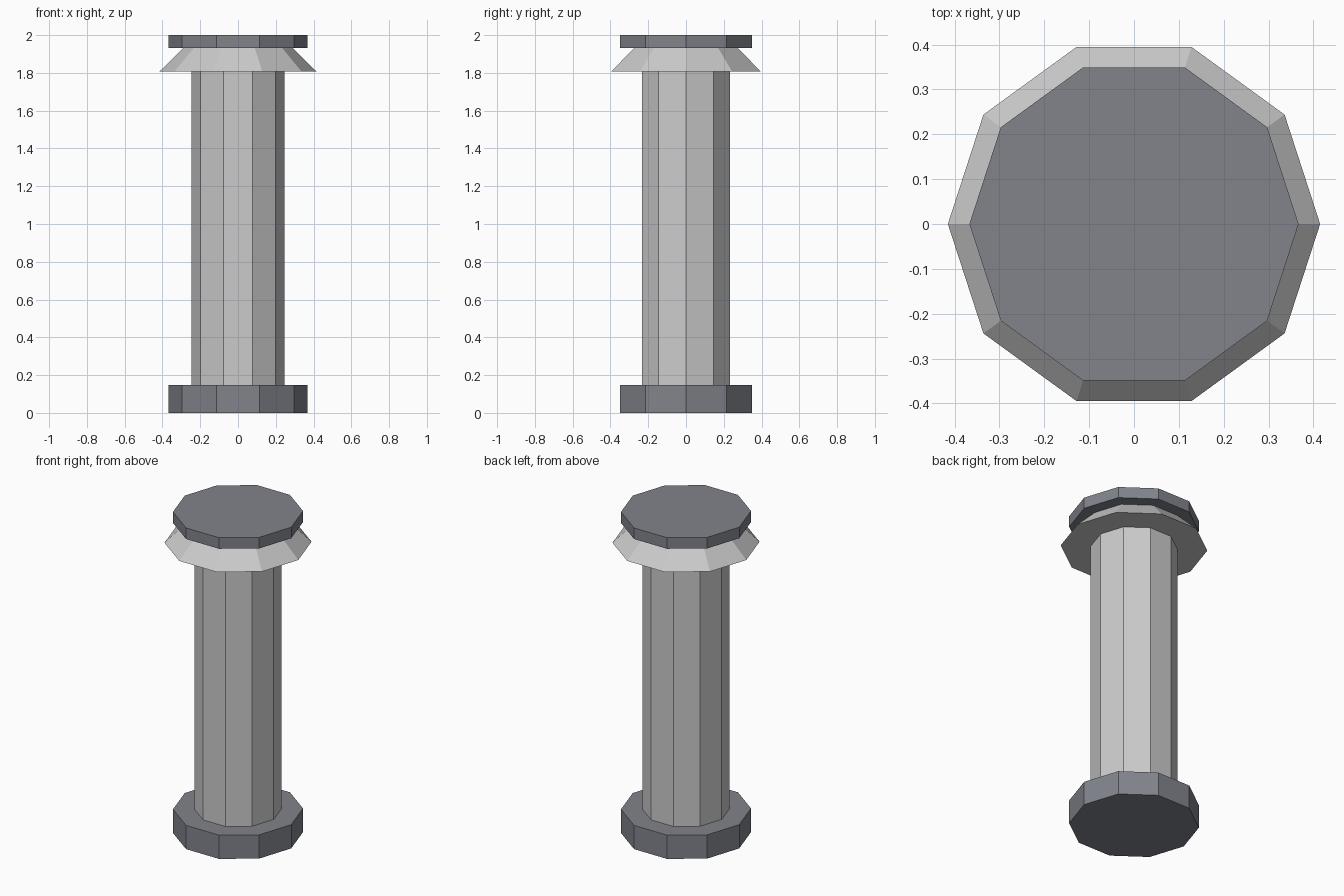
import bpy, bmesh
from math import cos, sin, tau

if "Cube" in bpy.data.objects:
    bpy.data.objects.remove(bpy.data.objects["Cube"])

SIDES = 10


def prism(name, r_bottom, r_top, z0, z1, material=None):
    """Closed ten-sided drum or cone section with corners on the x axis."""
    bm = bmesh.new()
    rings = [[bm.verts.new((r * cos(tau * i / SIDES), r * sin(tau * i / SIDES), z))
              for i in range(SIDES)]
             for r, z in ((r_bottom, z0), (r_top, z1))]
    low, high = rings
    bm.faces.new(low[::-1])
    bm.faces.new(high)
    for i in range(SIDES):
        j = (i + 1) % SIDES
        bm.faces.new((low[i], low[j], high[j], high[i]))
    mesh = bpy.data.meshes.new(name)
    bm.to_mesh(mesh)
    bm.free()
    obj = bpy.data.objects.new(name, mesh)
    bpy.context.collection.objects.link(obj)
    if material:
        mesh.materials.append(material)
    return obj


slate = bpy.data.materials.new("dark_slate")
slate.diffuse_color = (0.22, 0.23, 0.26, 1)
slate.use_nodes = True
slate.node_tree.nodes["Principled BSDF"].inputs["Base Color"].default_value = slate.diffuse_color

# Base drum, shaft, flared collar and top plate
prism("base", 0.367, 0.367, 0.0, 0.148, slate)
prism("shaft", 0.246, 0.246, 0.148, 1.808)
prism("collar", 0.415, 0.29, 1.808, 1.931)
prism("top_plate", 0.367, 0.367, 1.931, 2.0, slate)
